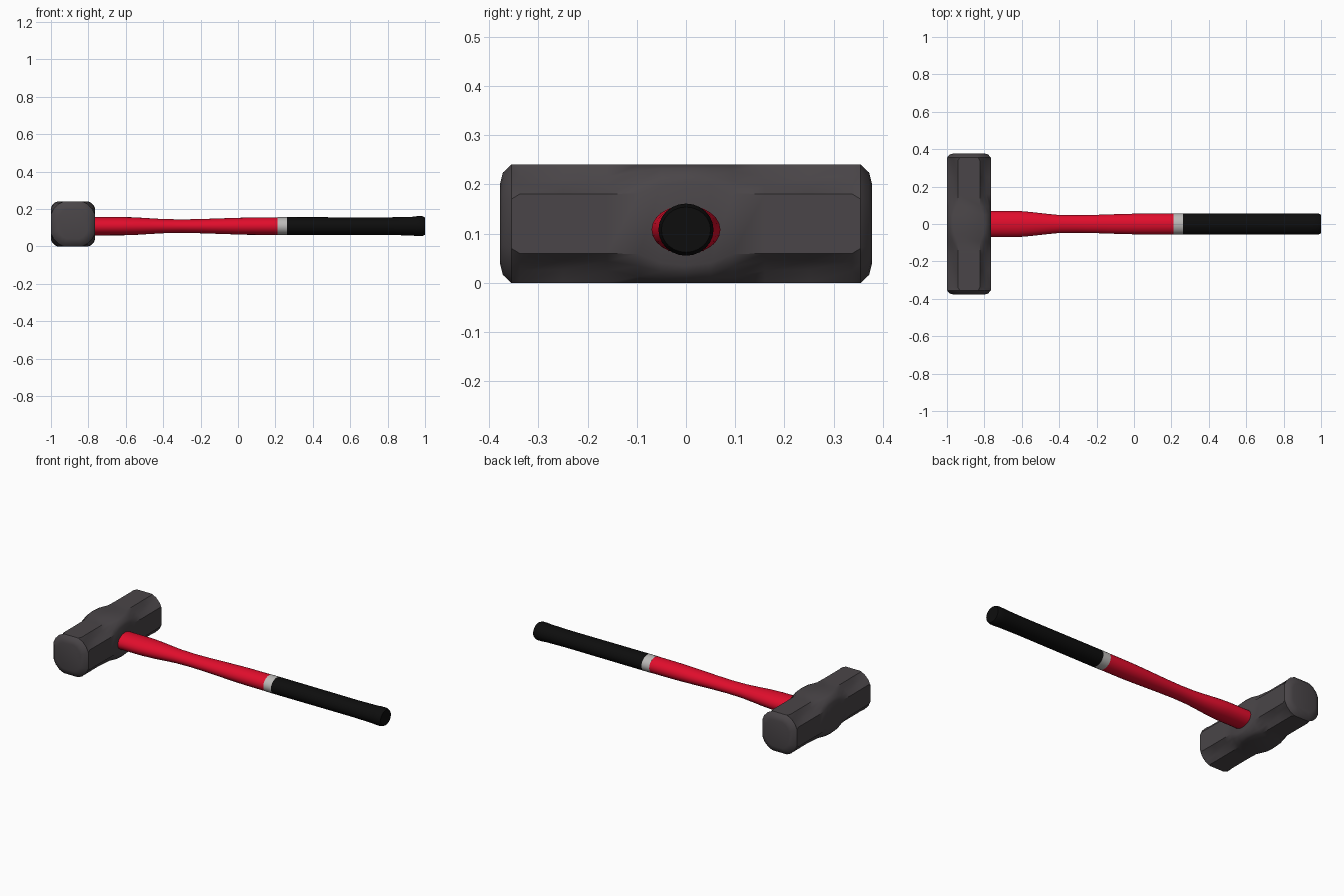
import bpy, bmesh, math

if "Cube" in bpy.data.objects:
    bpy.data.objects.remove(bpy.data.objects["Cube"])


def material(name, rgb):
    m = bpy.data.materials.new(name)
    m.diffuse_color = (*rgb, 1)
    m.use_nodes = True
    m.node_tree.nodes["Principled BSDF"].inputs["Base Color"].default_value = m.diffuse_color
    return m


def loft(name, rings, mat, angle):
    """Skin a list of equal-length point rings, capped at both ends."""
    bm = bmesh.new()
    loops = [[bm.verts.new(p) for p in ring] for ring in rings]
    n = len(loops[0])
    for a, b in zip(loops, loops[1:]):
        for i in range(n):
            j = (i + 1) % n
            bm.faces.new((a[i], a[j], b[j], b[i]))
    bm.faces.new(loops[0])
    bm.faces.new(loops[-1])
    bmesh.ops.recalc_face_normals(bm, faces=bm.faces)
    me = bpy.data.meshes.new(name)
    bm.to_mesh(me)
    bm.free()
    ob = bpy.data.objects.new(name, me)
    bpy.context.collection.objects.link(ob)
    me.materials.append(mat)
    bpy.ops.object.select_all(action='DESELECT')
    ob.select_set(True)
    bpy.context.view_layer.objects.active = ob
    bpy.ops.object.shade_smooth_by_angle(angle=math.radians(angle))
    return ob


steel = material("dark steel", (0.068, 0.06, 0.065))
red = material("red paint", (0.75, 0.004, 0.025))
silver = material("light grey", (0.5, 0.49, 0.48))
black = material("black rubber", (0.004, 0.004, 0.004))


# Head: square at the eye, scooped corners, rounded striking faces
def head_ring(y, h, s, p, q):
    quarter = [(h, s), (p, q), (q, p), (s, h)]
    pts = []
    for k in range(4):
        c, d = ((1, 0), (0, 1), (-1, 0), (0, -1))[k]
        pts += [(-0.8825 + 0.98 * (a * c - b * d), y, 0.12 + a * d + b * c)
                for a, b in quarter]
    return pts


half = [(0, 0.12, 0.085, 0.113, 0.1), (0.05, 0.12, 0.08, 0.112, 0.097),
        (0.095, 0.12, 0.062, 0.107, 0.086), (0.16, 0.12, 0.06, 0.095, 0.076),
        (0.25, 0.12, 0.06, 0.093, 0.076), (0.338, 0.12, 0.06, 0.095, 0.078),
        (0.355, 0.12, 0.05, 0.106, 0.08), (0.372, 0.104, 0.043, 0.092, 0.069),
        (0.378, 0.08, 0.033, 0.071, 0.053)]
full = [(-y, *r) for y, *r in half[:0:-1]] + half
loft("hammer_head", [head_ring(*r) for r in full], steel, 32)


# Handle parts: oval sections along x (x, half width y, half height z)
def shaft(name, sections, mat, n=24):
    rings = [[(x, ry * math.cos(t), 0.108 + rz * math.sin(t))
              for t in (2 * math.pi * i / n for i in range(n))]
             for x, ry, rz in sections]
    loft(name, rings, mat, 40)


shaft("red_handle", [(-0.9, 0.07, 0.05), (-0.62, 0.07, 0.049), (-0.55, 0.064, 0.047),
                     (-0.47, 0.055, 0.042), (-0.4, 0.048, 0.038), (-0.3, 0.047, 0.036),
                     (-0.2, 0.049, 0.038), (-0.05, 0.054, 0.043), (0.05, 0.056, 0.046),
                     (0.215, 0.056, 0.047)], red)
shaft("collar_ring", [(0.21, 0.056, 0.048), (0.262, 0.056, 0.048)], silver)
shaft("rubber_grip", [(0.26, 0.056, 0.048), (0.8, 0.055, 0.047), (0.93, 0.056, 0.05),
                      (0.955, 0.056, 0.053), (0.985, 0.056, 0.053),
                      (1.0, 0.05, 0.046)], black)
